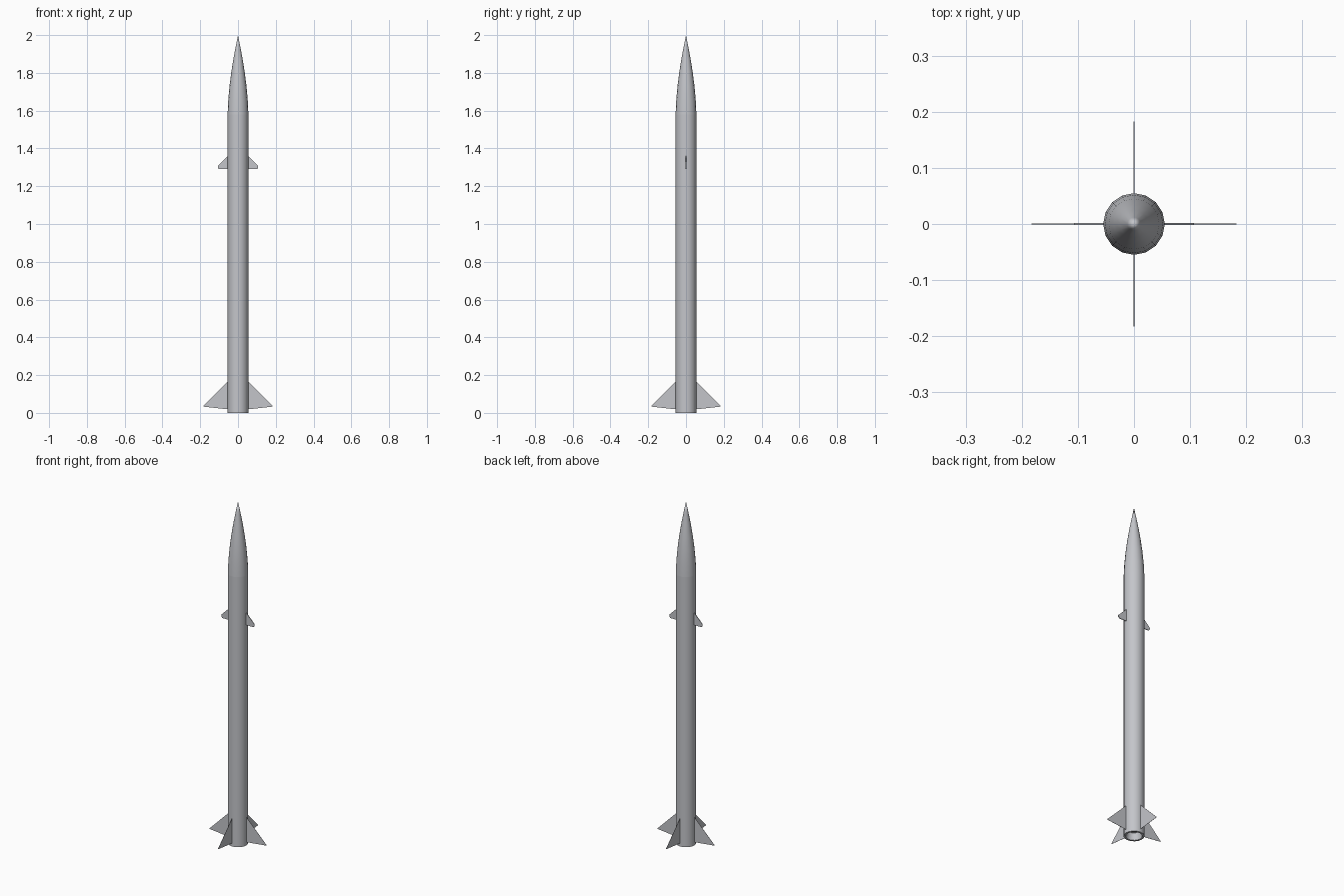
import bpy
import bmesh
from math import cos, sin, pi, radians
from mathutils import Matrix

old = bpy.data.objects.get("Cube")
if old:
    bpy.data.objects.remove(old, do_unlink=True)


def make_material(name, color):
    mat = bpy.data.materials.new(name)
    mat.use_nodes = True
    mat.diffuse_color = color
    mat.node_tree.nodes["Principled BSDF"].inputs["Base Color"].default_value = color
    return mat


GREY = make_material("light grey metal", (0.55, 0.56, 0.59, 1))
SIDES = 16
R = 0.055


def finish(name, bm, smooth=False):
    mesh = bpy.data.meshes.new(name)
    bm.to_mesh(mesh)
    bm.free()
    mesh.materials.append(GREY)
    obj = bpy.data.objects.new(name, mesh)
    bpy.context.collection.objects.link(obj)
    if smooth:
        bpy.ops.object.select_all(action="DESELECT")
        obj.select_set(True)
        bpy.context.view_layer.objects.active = obj
        bpy.ops.object.shade_smooth_by_angle(angle=radians(30))
    return obj


def lathe(name, profile):
    """Spin (radius, z) points about z; a zero radius makes a tip."""
    bm = bmesh.new()
    rings = []
    for r, z in profile:
        if r == 0:
            rings.append([bm.verts.new((0, 0, z))] * SIDES)
        else:
            rings.append([bm.verts.new((r * cos(2 * pi * i / SIDES),
                                        r * sin(2 * pi * i / SIDES), z))
                          for i in range(SIDES)])
    for a, b in zip(rings, rings[1:]):
        for i in range(SIDES):
            j = (i + 1) % SIDES
            bm.faces.new(list(dict.fromkeys((a[i], a[j], b[j], b[i]))))
    bmesh.ops.recalc_face_normals(bm, faces=bm.faces)
    return finish(name, bm, True)


def fin(name, outline, angle, thickness):
    """Thin plate from an (x, z) outline, turned about z."""
    bm = bmesh.new()
    face = bm.faces.new([bm.verts.new((x, -thickness / 2, z)) for x, z in outline])
    side = bmesh.ops.extrude_face_region(bm, geom=[face])
    verts = [v for v in side["geom"] if isinstance(v, bmesh.types.BMVert)]
    bmesh.ops.translate(bm, verts=verts, vec=(0, thickness, 0))
    bmesh.ops.recalc_face_normals(bm, faces=bm.faces)
    bmesh.ops.rotate(bm, verts=bm.verts, cent=(0, 0, 0),
                     matrix=Matrix.Rotation(angle, 3, "Z"))
    return finish(name, bm)


# Body with a recessed exhaust opening, in three stages
lathe("lower_body", [(0, 0.04), (0.036, 0.04), (0.044, 0.0), (R, 0.0), (R, 0.78)])
lathe("middle_body", [(R, 0.78), (R, 1.32)])
lathe("upper_body", [(R, 1.32), (R, 1.58)])

# Pointed nose
lathe("nose_cone", [(R, 1.58), (0.052, 1.65), (0.045, 1.73), (0.036, 1.8),
                    (0.025, 1.87), (0.012, 1.94), (0, 2.0)])

# Four tail fins
tail = [(0.045, 0.018), (0.183, 0.033), (0.183, 0.037), (0.045, 0.175)]
for k, side in enumerate(("left", "back", "right", "front")):
    fin("tail_fin_" + side, tail, k * pi / 2, 0.0012)

# Two small forward fins
canard = [(0.045, 1.29), (0.1, 1.29), (0.107, 1.297), (0.107, 1.308), (0.045, 1.37)]
for side, angle in (("left", 0), ("right", pi)):
    fin("forward_fin_" + side, canard, angle, 0.004)
